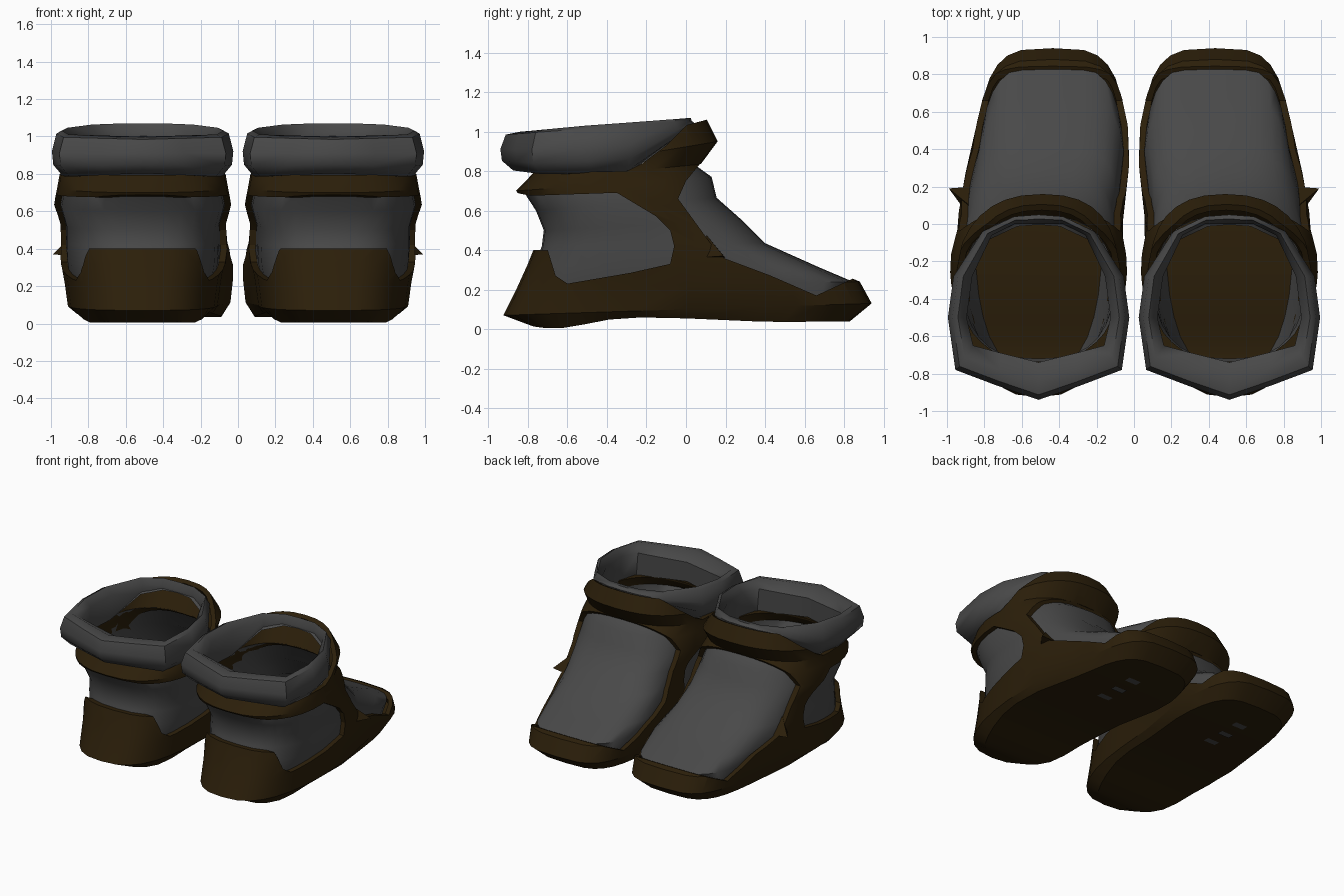
import bpy, bmesh, math

if "Cube" in bpy.data.objects:
    bpy.data.objects.remove(bpy.data.objects["Cube"])

def material(name, rgb):
    m = bpy.data.materials.new(name)
    m.diffuse_color = (*rgb, 1)
    m.use_nodes = True
    m.node_tree.nodes["Principled BSDF"].inputs["Base Color"].default_value = m.diffuse_color
    return m

GREY = material("dark grey fabric", (0.066, 0.066, 0.066))
BROWN = material("dark brown leather", (0.0245, 0.0135, 0.003))
N = 32          # points around each ring
CX = 0.51       # centre line of one shoe

def add(name, verts, faces, mats):
    me = bpy.data.meshes.new(name)
    me.from_pydata(verts, [], faces)
    ob = bpy.data.objects.new(name, me)
    bpy.context.collection.objects.link(ob)
    for m in mats:
        me.materials.append(m)
    bm = bmesh.new()
    bm.from_mesh(me)
    bmesh.ops.recalc_face_normals(bm, faces=bm.faces)
    bm.to_mesh(me)
    bm.free()
    return ob

def select(ob):
    bpy.ops.object.select_all(action='DESELECT')
    ob.select_set(True)
    bpy.context.view_layer.objects.active = ob

def finish(ob, angle):
    # soft shading, then the second shoe as a mirror image
    select(ob)
    bpy.ops.object.shade_smooth_by_angle(angle=math.radians(angle))
    ob.modifiers.new("pair", 'MIRROR').use_mirror_merge = False

def interp(x, pts):
    for (a, u), (b, v) in zip(pts, pts[1:]):
        if x <= b:
            return u + (v - u) * max(0, (x - a) / (b - a))
    return pts[-1][1]

def ring(r, d=0.0, sole=None):
    # rounded outline from the heel point to the instep point
    yb, zb, yf, zf, hw, nb, nf = r
    yb, yf, hw = yb - d, yf + d, hw + d
    out = []
    for k in range(N):
        t = 2 * math.pi * k / N
        s, c = math.sin(t), -math.cos(t)
        n = nf if c > 0 else nb
        y = (yb + yf) / 2 + (yf - yb) / 2 * math.copysign(abs(c) ** (2 / n), c)
        cx = CX - interp(y, [(-0.1, 0), (0.15, 0.02), (0.4, 0.07), (0.8, 0.075)])
        x = cx + hw * math.copysign(abs(s) ** (2 / n), s) if abs(s) > 1e-6 else cx
        z = zb + (zf - zb) * (y - yb) / (yf - yb)
        if sole is not None:
            z = interp(y, SOLE) + sole
        out.append((x, y, z))
    return out

def loft(name, rings, mats):
    # rings joined by quads, closed across the bottom
    verts = [p for r in rings for p in r]
    faces = []
    for j in range(len(rings) - 1):
        for k in range(N):
            a, b = j * N + k, j * N + (k + 1) % N
            faces.append((a, b, b + N, a + N))
    faces.append((0, 1, N - 1))
    for k in range(1, N // 2 - 1):
        faces.append((k, k + 1, N - k - 1, N - k))
    faces.append((N // 2 - 1, N // 2, N // 2 + 1))
    return add(name, verts, faces, mats)

SOLE = [(-0.9, 0.06), (-0.75, 0.005), (-0.6, 0.005), (-0.42, 0.045), (-0.28, 0.06),
        (0.2, 0.05), (0.4, 0.035), (0.9, 0.04)]
# heel y, heel z, instep y, instep z, half width, roundness of heel and toe
BASE = (-0.80, 0.0, 0.81, 0.04, 0.345, 2.6, 3.7)
RINGS = [
    (-0.89, 0.07, 0.905, 0.13, 0.37, 2.7, 3.7),
    (-0.82, 0.21, 0.845, 0.24, 0.388, 2.8, 3.7),
    (-0.77, 0.32, 0.68, 0.31, 0.405, 2.8, 3.7),
    (-0.73, 0.42, 0.40, 0.435, 0.41, 2.8, 3.4),
    (-0.72, 0.50, 0.285, 0.55, 0.41, 2.7, 3.0),
    (-0.76, 0.60, 0.155, 0.665, 0.44, 2.6, 2.6),
    (-0.825, 0.70, 0.13, 0.77, 0.42, 2.5, 2.5),
    (-0.78, 0.745, 0.04, 0.835, 0.41, 2.5, 2.5),
    (-0.735, 0.795, 0.125, 0.95, 0.40, 2.4, 2.4),
    (-0.73, 0.83, 0.07, 1.06, 0.35, 2.4, 2.4),
]

# fabric boot body, open at the ankle, with a leather footbed lying just over the sole
body = loft("boot_body", [ring(BASE, -0.01, 0.018)] + [ring(r) for r in RINGS[1:7]]
            + [ring((-0.815, 0.71, 0.04, 0.835, 0.415, 2.5, 2.5))], [GREY, BROWN])
for p in body.data.polygons:
    if p.center.z < 0.1 and abs(p.normal.z) > 0.85:
        p.material_index = 1
finish(body, 45)

# leather shell: thick outer skin trimmed to a side profile
shell = loft("leather_sole_and_straps", [ring(BASE, 0.02, 0.0)]
             + [ring(r, 0.035) for r in RINGS], [BROWN])
thick = shell.modifiers.new("thickness", 'SOLIDIFY')
thick.thickness, thick.offset = 0.035, -1

PROFILE = [(-1.1, -0.2), (1.1, -0.2), (1.1, 0.25), (0.85, 0.258), (0.80, 0.235), (0.66, 0.17),
           (0.43, 0.27), (0.19, 0.36), (0.12, 0.44), (-0.04, 0.66), (0.0, 0.75), (0.07, 0.835),
           (0.3, 0.835), (0.3, 1.2), (0.1, 1.2), (0.02, 1.05), (-0.1, 0.93), (-0.22, 0.84),
           (-0.3, 0.80), (-0.75, 0.793), (-1.0, 0.793), (-1.0, 0.69), (-0.86, 0.69),
           (-0.79, 0.675), (-0.35, 0.69), (-0.15, 0.57), (-0.08, 0.50), (-0.06, 0.42),
           (-0.08, 0.33), (-0.28, 0.285), (-0.6, 0.23), (-0.66, 0.27), (-0.70, 0.40), (-1.1, 0.40)]
n = len(PROFILE)
cutter = add("profile_cutter", [(x, y, z) for x in (-0.3, 1.3) for y, z in PROFILE],
             [tuple(range(n)), tuple(range(2 * n - 1, n - 1, -1))]
             + [(i, (i + 1) % n, (i + 1) % n + n, i + n) for i in range(n)], [BROWN])
cutter.hide_render = True
trim = shell.modifiers.new("trim", 'BOOLEAN')
trim.operation, trim.object, trim.solver = 'INTERSECT', cutter, 'EXACT'
select(shell)
bpy.ops.object.modifier_apply(modifier="thickness")
bpy.ops.object.modifier_apply(modifier="trim")
bpy.data.objects.remove(cutter)
finish(shell, 25)

# padded collar around the ankle opening
OUTER = [(0, -0.94), (0.22, -0.865), (0.445, -0.78), (0.485, -0.5), (0.455, -0.28),
         (0.30, -0.04), (0.13, 0.04), (0, 0.05)]
INNER = [(0, -0.74), (0.2, -0.69), (0.35, -0.65), (0.385, -0.5), (0.355, -0.28),
         (0.25, -0.06), (0.13, 0.0), (0, 0.0)]

def full(half):
    return half + [(-x, y) for x, y in half[-2:0:-1]]

verts = []
for (ox, oy), (ix, iy) in zip(full(OUTER), full(INNER)):
    top = 1.0 + 0.07 * (oy + 0.93) / 0.98
    low = interp(oy, [(-1, 0.81), (-0.78, 0.785), (-0.3, 0.79), (0.05, 1.0)])
    mid = low + (top - low) * 0.55
    for s, z in ((0.88, low), (0.985, low + (top - low) * 0.25), (1, mid), (0.95, top - 0.015)):
        verts.append((CX + ox * s, -0.4 + (oy + 0.4) * s, z))
    verts.append((CX + (ox * 0.6 + ix * 0.4) * 0.97, oy * 0.5 + iy * 0.5, top))
    verts.append((CX + ix, iy, top - 0.05))
    verts.append((CX + ix * 1.04, iy, low))
m = 7
c = len(verts) // m
faces = [(i * m + j, (i + 1) % c * m + j, (i + 1) % c * m + (j + 1) % m, i * m + (j + 1) % m)
         for i in range(c) for j in range(m)]
finish(add("ankle_collar", verts, faces, [GREY]), 50)

# small pointed tab on the outer side
tab = add("side_tab", [(0.88, 0.04, 0.36), (0.86, 0.2, 0.36), (0.88, 0.1, 0.48), (0.99, 0.19, 0.37)],
          [(0, 1, 2), (0, 1, 3), (1, 2, 3), (0, 2, 3)], [BROWN])
finish(tab, 20)

# small oval patch on the footbed
oval = [(CX + 0.05 * math.cos(a * math.pi / 6), -0.24 + 0.022 * math.sin(a * math.pi / 6), 0.087)
        for a in range(12)]
finish(add("footbed_patch", oval, [tuple(range(12))], [GREY]), 20)

# three plain tread bars under the ball of the foot
verts, faces = [], []
for i in range(3):
    x, y = 0.48, 0.26 + 0.15 * i
    for u, v in ((-1, -1), (1, -1), (1, 1), (-1, 1)):
        py = y + 0.025 * v
        verts.append((x + 0.05 * u, py, interp(py, SOLE) - 0.005))
    faces.append(tuple(range(4 * i, 4 * i + 4)))
bars = add("tread_bars", verts, faces, [GREY])
for p in bars.data.polygons:
    if p.normal.z > 0:
        p.flip()
finish(bars, 20)
